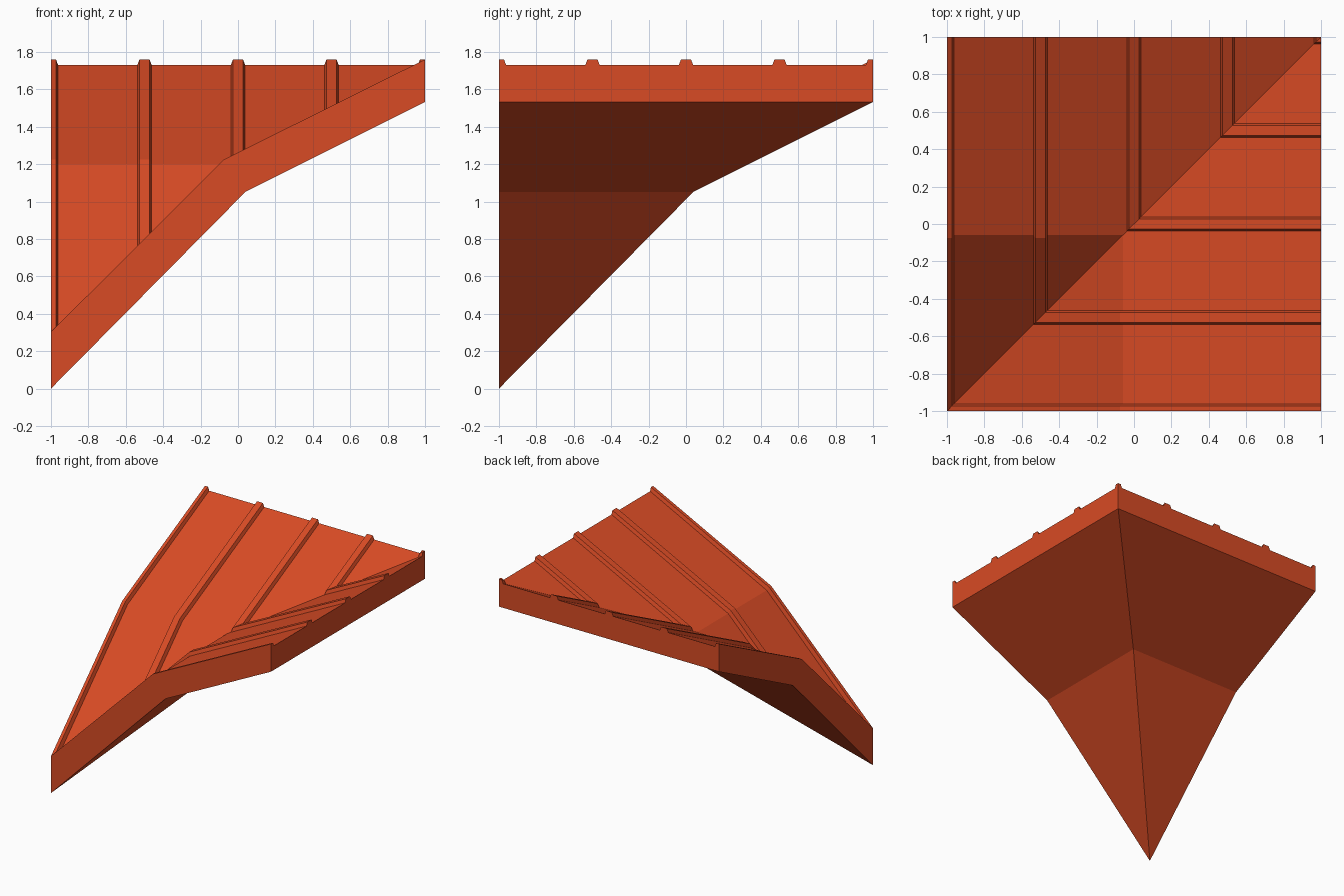
import bpy
import bmesh

cube = bpy.data.objects.get("Cube")
if cube:
    bpy.data.objects.remove(cube, do_unlink=True)

# Slope profiles (x, z): panel surface, rib crest and underside
PANEL = [(-1, 0.255), (-0.06, 1.2), (1, 1.73)]
CREST = [(-1, 0.303), (-0.075, 1.225), (1, 1.76)]
UNDERSIDE = [(1, 1.532), (0.04, 1.052), (-1, 0)]
RIB_SPACING, RIB_BASE, RIB_TOP = 0.5, 0.038, 0.027


def rib_section():
    """Stations across the slope as (y, lift): 0 on the panel, 1 on a rib crest."""
    stations = []
    for i in range(5):
        centre = -1 + i * RIB_SPACING
        for offset, lift in ((-RIB_BASE, 0), (-RIB_TOP, 1), (RIB_TOP, 1), (RIB_BASE, 0)):
            stations.append((centre + offset, lift))
    inside = [s for s in stations if abs(s[0]) < 1]
    return [(-1, 1)] + inside + [(1, 1)]


def profile_ring(bm, y, lift):
    top = [(px + (cx - px) * lift, pz + (cz - pz) * lift)
           for (px, pz), (cx, cz) in zip(PANEL, CREST)]
    return [bm.verts.new((x, y, z)) for x, z in top + UNDERSIDE]


# One ribbed slope, lofted across y
bm = bmesh.new()
rings = [profile_ring(bm, y, lift) for y, lift in rib_section()]
for a, b in zip(rings, rings[1:]):
    for i in range(len(a)):
        j = (i + 1) % len(a)
        bm.faces.new((a[i], a[j], b[j], b[i]))
bm.faces.new(rings[0])

# Mitre the slope along the valley line x = y
bmesh.ops.bisect_plane(bm, geom=bm.verts[:] + bm.edges[:] + bm.faces[:], dist=1e-5,
                       plane_co=(0, 0, 0), plane_no=(-1, 1, 0), clear_outer=True)

# Mirror across the valley by swapping x and y, then weld the seam
copy = bmesh.ops.duplicate(bm, geom=bm.verts[:] + bm.edges[:] + bm.faces[:])["geom"]
for v in copy:
    if isinstance(v, bmesh.types.BMVert):
        v.co.x, v.co.y = v.co.y, v.co.x
bmesh.ops.remove_doubles(bm, verts=bm.verts[:], dist=1e-4)
bmesh.ops.recalc_face_normals(bm, faces=bm.faces[:])

mesh = bpy.data.meshes.new("valley_roof")
bm.to_mesh(mesh)
bm.free()

# Painted metal colour
colour = (0.69, 0.07, 0.018, 1)
paint = bpy.data.materials.new("orange_red_paint")
paint.use_nodes = True
paint.diffuse_color = colour
paint.node_tree.nodes["Principled BSDF"].inputs["Base Color"].default_value = colour
mesh.materials.append(paint)

roof = bpy.data.objects.new("valley_roof", mesh)
bpy.context.collection.objects.link(roof)
